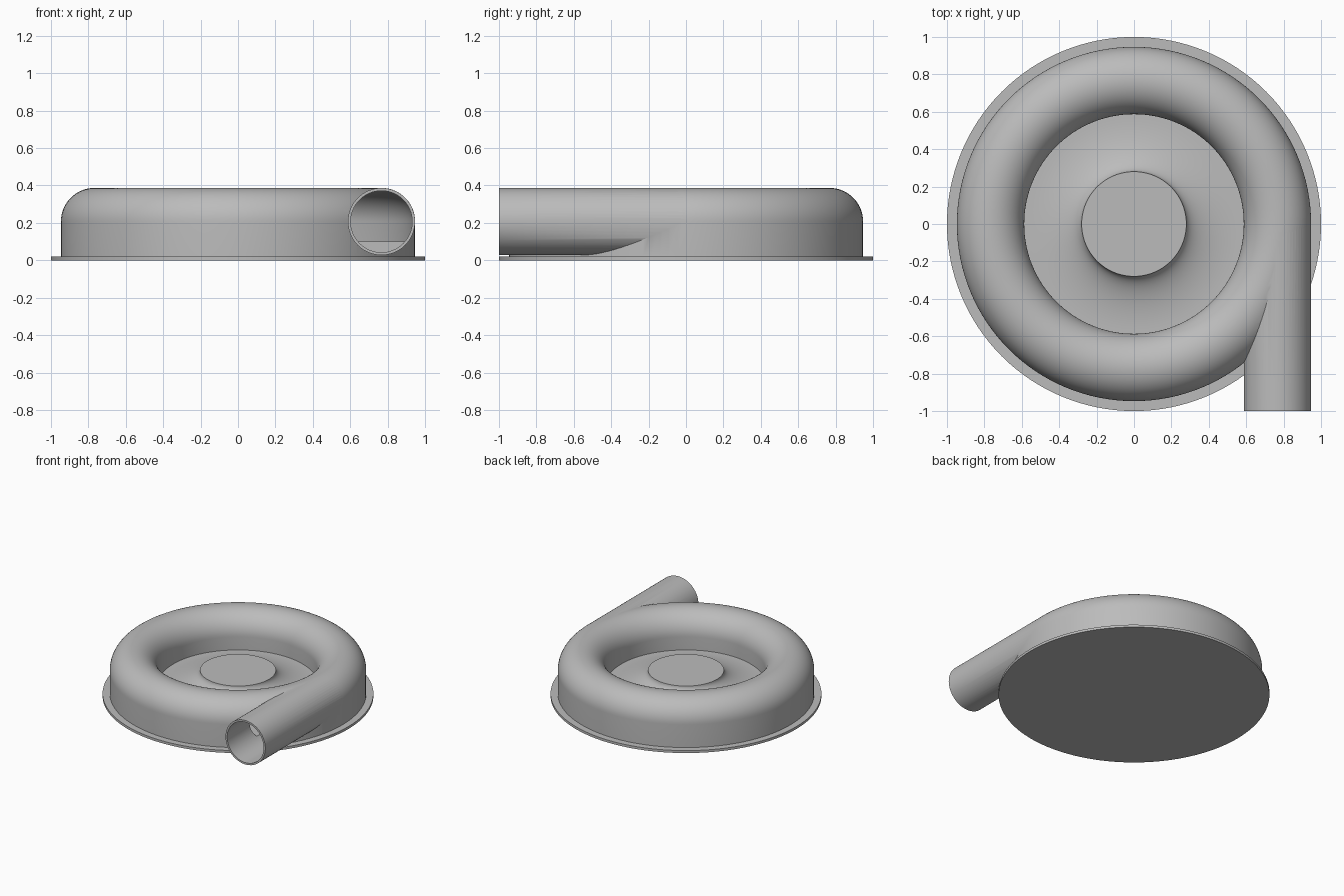
import bpy, bmesh, math
from mathutils import Matrix

cube = bpy.data.objects.get("Cube")
if cube:
    bpy.data.objects.remove(cube, do_unlink=True)

grey = bpy.data.materials.new("plain grey")
grey.use_nodes = True
grey.diffuse_color = (0.5, 0.5, 0.5, 1)
grey.node_tree.nodes["Principled BSDF"].inputs["Base Color"].default_value = (0.5, 0.5, 0.5, 1)

SEGMENTS = 128
RING, AXIS_Z = 0.767, 0.207      # centre of the duct section
OUTER, INNER = 0.18, 0.165       # duct radii
FLOOR, HUB_Z, HUB_R = 0.10, 0.21, 0.28


def arc(cx, cz, rx, rz, start, end, steps):
    """Points on an elliptical arc, angles in degrees."""
    angles = [math.radians(start + (end - start) * i / steps) for i in range(steps + 1)]
    return [(cx + rx * math.cos(a), cz + rz * math.sin(a)) for a in angles]


def finish(name, bm):
    bmesh.ops.remove_doubles(bm, verts=bm.verts, dist=1e-5)
    bmesh.ops.recalc_face_normals(bm, faces=bm.faces)
    mesh = bpy.data.meshes.new(name)
    bm.to_mesh(mesh)
    bm.free()
    mesh.materials.append(grey)
    obj = bpy.data.objects.new(name, mesh)
    bpy.context.collection.objects.link(obj)
    return obj


def lathe(name, profile, closed):
    """Turn an (r, z) profile about the z axis."""
    bm = bmesh.new()
    rings = []
    for i in range(SEGMENTS):
        a = math.tau * i / SEGMENTS
        rings.append([bm.verts.new((r * math.cos(a), r * math.sin(a), z)) for r, z in profile])
    n = len(profile)
    for i in range(SEGMENTS):
        a, b = rings[i], rings[(i + 1) % SEGMENTS]
        for j in range(n if closed else n - 1):
            k = (j + 1) % n
            quad = [a[j], b[j], b[k], a[k]]
            if profile[j][0] == 0:
                quad = [a[j], b[k], a[k]]
            elif profile[k][0] == 0:
                quad = [a[j], b[j], a[k]]
            bm.faces.new(quad)
    if not closed:
        bmesh.ops.remove_doubles(bm, verts=bm.verts, dist=1e-5)
    return finish(name, bm)


def prism(name, section, y0, y1):
    """Extrude an (x, z) section along y."""
    bm = bmesh.new()
    face = bm.faces.new([bm.verts.new((x, y0, z)) for x, z in section])
    out = bmesh.ops.extrude_face_region(bm, geom=[face])
    moved = [v for v in out["geom"] if isinstance(v, bmesh.types.BMVert)]
    bmesh.ops.translate(bm, verts=moved, vec=(0, y1 - y0, 0))
    return finish(name, bm)


def combine(target, other, operation):
    mod = target.modifiers.new(operation, "BOOLEAN")
    mod.operation, mod.object, mod.solver = operation, other, "EXACT"
    bpy.context.view_layer.objects.active = target
    bpy.ops.object.modifier_apply(modifier=mod.name)
    bpy.data.objects.remove(other, do_unlink=True)


# Base flange, arched ring, floor and flared hub
profile = [(0, 0), (1, 0), (1, 0.02), (RING + OUTER, 0.02)]
profile += arc(RING, AXIS_Z, OUTER, OUTER, 0, 180, 32)
profile += [(RING - OUTER, FLOOR)]
profile += arc(0.573, HUB_Z, 0.573 - HUB_R, HUB_Z - FLOOR, 270, 180, 20)
profile += [(0, HUB_Z)]
housing = lathe("volute_housing", profile, False)

# Straight outlet pipe
combine(housing, prism("outlet_pipe", arc(RING, AXIS_Z, OUTER - 0.0005, OUTER - 0.0005, 0, 360, 64)[:-1],
                       -1, 0.02), "UNION")

# Hollow duct inside the ring
duct = arc(RING, AXIS_Z, INNER, INNER, 0, 180, 32)
duct += [(RING - INNER, FLOOR), (RING + INNER, FLOOR)]
combine(housing, lathe("ring_bore", duct, True), "DIFFERENCE")

# Bore of the pipe, cut flat at floor level once inside the ring
bore = INNER - 0.0005
dip = math.degrees(math.asin((AXIS_Z - FLOOR) / bore))
combine(housing, prism("inner_bore", arc(RING, AXIS_Z, bore, bore, -dip, 180 + dip, 48), -0.7, 0.02), "DIFFERENCE")
combine(housing, prism("outer_bore", arc(RING, AXIS_Z, bore, bore, 0, 360, 64)[:-1], -1.1, -0.56), "DIFFERENCE")

bpy.ops.object.select_all(action="DESELECT")
housing.select_set(True)
bpy.context.view_layer.objects.active = housing
bpy.ops.object.shade_smooth_by_angle(angle=math.radians(30))
